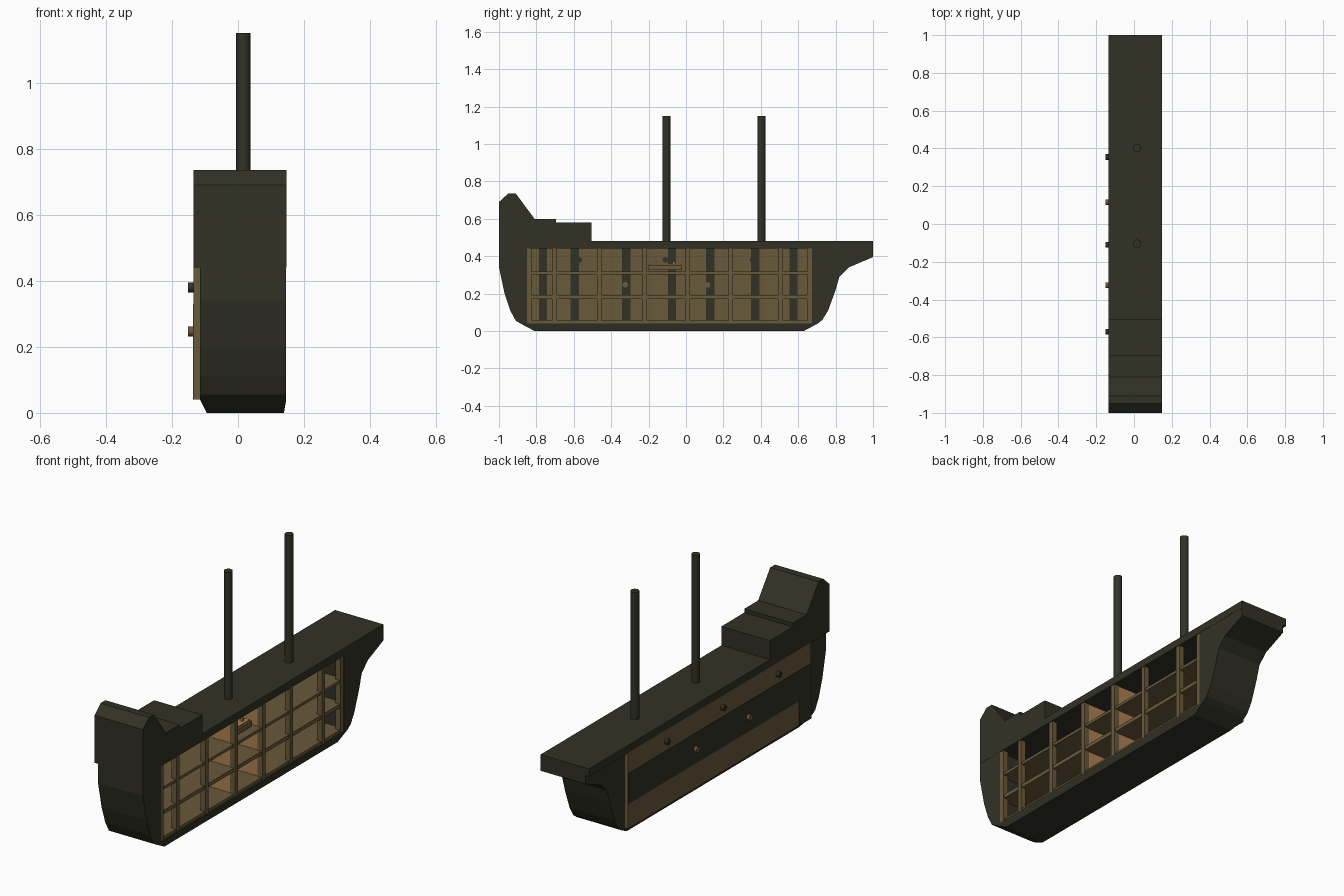
import bpy, bmesh, math

if "Cube" in bpy.data.objects:
    bpy.data.objects.remove(bpy.data.objects["Cube"])


def material(name, col):
    m = bpy.data.materials.new(name)
    m.diffuse_color = (*col, 1)
    m.use_nodes = True
    m.node_tree.nodes["Principled BSDF"].inputs["Base Color"].default_value = m.diffuse_color
    return m


DARK = material("dark_olive", (0.031, 0.031, 0.019))
WOOD = material("brown_wood", (0.140, 0.100, 0.042))
TAN = material("tan_wood", (0.42, 0.22, 0.085))


def finish(name, bm, mat):
    bmesh.ops.recalc_face_normals(bm, faces=bm.faces)
    me = bpy.data.meshes.new(name)
    bm.to_mesh(me)
    bm.free()
    me.materials.append(mat)
    ob = bpy.data.objects.new(name, me)
    bpy.context.collection.objects.link(ob)
    return ob


def prism(name, pts, span, mat=DARK):
    """Extrude a (y, z) side profile across x; span(z) gives the two x limits."""
    bm = bmesh.new()
    sides = [[bm.verts.new((span(z)[s], y, z)) for y, z in pts] for s in (0, 1)]
    for s in sides:
        bm.faces.new(s)
    n = len(pts)
    for i in range(n):
        j = (i + 1) % n
        bm.faces.new((sides[0][i], sides[0][j], sides[1][j], sides[1][i]))
    return finish(name, bm, mat)


def box(name, x, y, z, mat):
    return prism(name, [(y[0], z[0]), (y[1], z[0]), (y[1], z[1]), (y[0], z[1])],
                 lambda _: x, mat)


def rod(name, loc, r, length, mat, axis="Z", sides=24):
    rot = (0, math.pi / 2, 0) if axis == "X" else (0, 0, 0)
    bpy.ops.mesh.primitive_cylinder_add(vertices=sides, radius=r, depth=length,
                                        location=loc, rotation=rot)
    ob = bpy.context.object
    ob.name = name
    ob.data.materials.append(mat)
    bpy.ops.object.shade_smooth_by_angle()


def upper_span(z):
    return (-0.135, 0.147)


def lower_span(z):
    return (-0.095, 0.139) if z < 0.01 else (-0.115, 0.146)


# Deck with the stepped, raised stern
prism("deck_and_stern", [(-1, 0.44), (-1, 0.69), (-0.95, 0.735), (-0.91, 0.735),
      (-0.81, 0.60), (-0.695, 0.60), (-0.695, 0.58), (-0.505, 0.58),
      (-0.505, 0.48), (1, 0.48), (1, 0.44)], upper_span)

# Solid hull ends and keel around the open shelving
prism("stern_hull", [(-0.85, 0.44), (-1, 0.44), (-1, 0.34), (-0.97, 0.20),
      (-0.94, 0.11), (-0.91, 0.055), (-0.885, 0.04), (-0.85, 0.04)], lower_span)
prism("bow_hull", [(0.675, 0.44), (1, 0.44), (1, 0.395), (0.87, 0.34), (0.82, 0.29),
      (0.80, 0.22), (0.76, 0.11), (0.73, 0.06), (0.705, 0.04), (0.675, 0.04)], lower_span)
prism("keel", [(-0.885, 0.04), (-0.81, 0), (0.63, 0), (0.705, 0.04)], lower_span)

# Back panel, with a dark band outside and dark strips inside
box("back_panel", (-0.134, -0.112), (-0.85, 0.675), (0.04, 0.44), WOOD)
box("back_band", (-0.136, -0.134), (-0.85, 0.67), (0.17, 0.33), DARK)
box("back_band_end", (-0.136, -0.134), (-0.85, -0.75), (0.04, 0.17), DARK)
for i, y in enumerate((-0.765, -0.595, -0.32, -0.075, 0.13, 0.37, 0.575)):
    box(f"back_strip_{i}", (-0.112, -0.110), (y - 0.022, y + 0.022), (0.06, 0.44), DARK)

# Full-depth shelves
for i, (lo, hi) in enumerate(((0.04, 0.055), (0.172, 0.192), (0.302, 0.317))):
    box(f"shelf_{i}", (-0.112, 0.138), (-0.85, 0.675), (lo, hi), WOOD)

# Front posts of the lattice
for i, y in enumerate((-0.838, -0.703, -0.463, -0.22, 0.01, 0.24, 0.505, 0.66)):
    box(f"post_{i}", (0.115, 0.144), (y - 0.0125, y + 0.0125), (0.04, 0.44), WOOD)

# Two solid dividers in the middle
for i, y in enumerate((-0.22, 0.01)):
    box(f"divider_{i}", (-0.112, 0.115), (y - 0.009, y + 0.009), (0.055, 0.44), TAN)

# Small tray in the middle bay
box("tray_base", (-0.05, 0.10), (-0.20, -0.025), (0.325, 0.352), WOOD)
box("tray_lip", (-0.05, 0.09), (-0.195, -0.03), (0.352, 0.358), TAN)
for i, y in enumerate((-0.16, -0.065)):
    box(f"tray_peg_{i}", (0.06, 0.075), (y - 0.006, y + 0.006), (0.358, 0.372), TAN)

# Wall pegs through the back panel
for i, (y, z) in enumerate(((-0.57, 0.38), (-0.325, 0.247), (-0.11, 0.38),
                            (0.115, 0.247), (0.355, 0.38))):
    rod(f"peg_{i}", (-0.128, y, z), 0.015, 0.046, WOOD if i % 2 else DARK, "X", 16)

# Masts
for i, y in enumerate((-0.104, 0.403)):
    rod(f"mast_{i}", (0.016, y, 0.805), 0.0215, 0.69, DARK)
